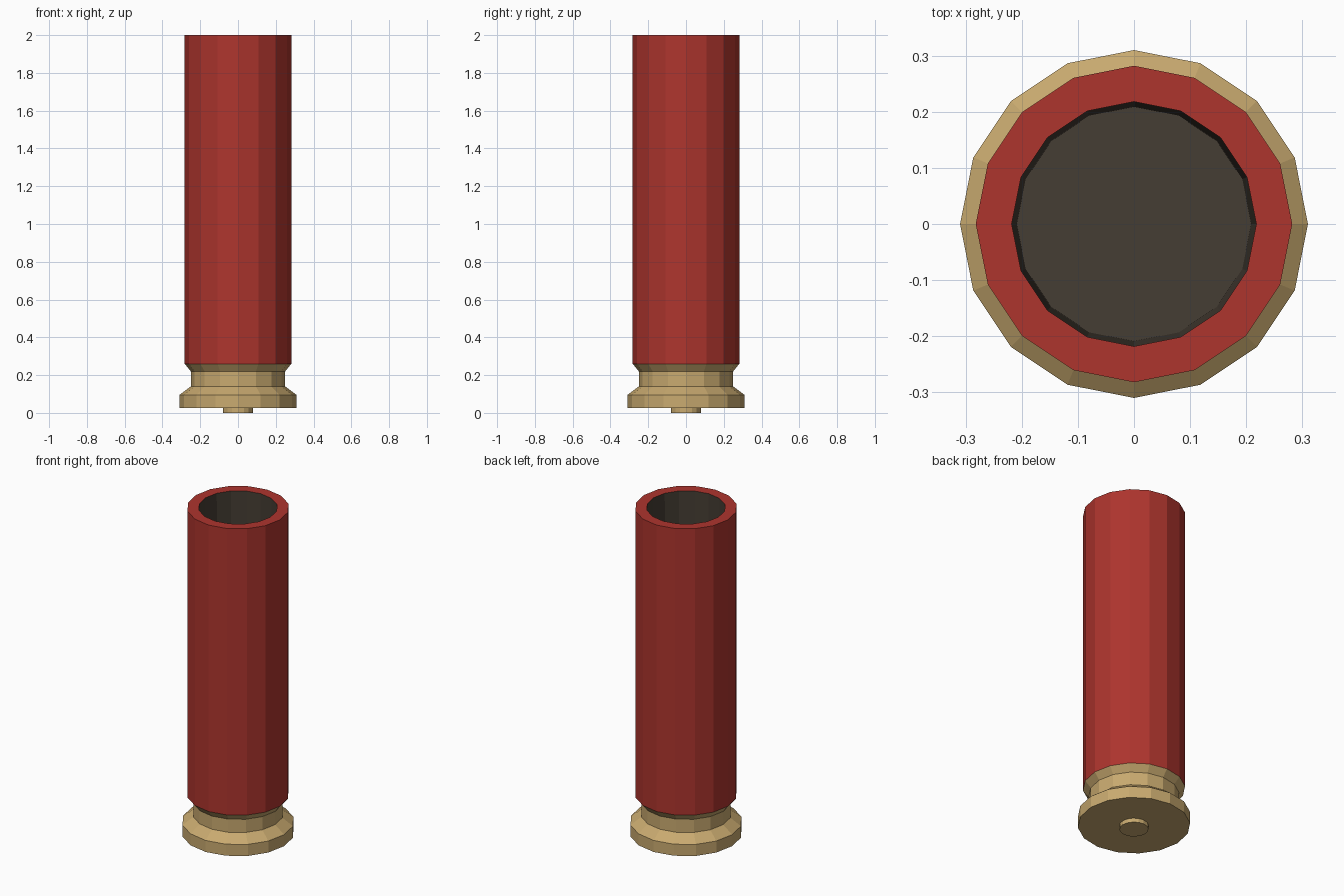
import bpy, bmesh, math

if "Cube" in bpy.data.objects:
    bpy.data.objects.remove(bpy.data.objects["Cube"])

SIDES = 16


def material(name, rgb):
    m = bpy.data.materials.new(name)
    m.diffuse_color = (*rgb, 1)
    m.use_nodes = True
    m.node_tree.nodes["Principled BSDF"].inputs["Base Color"].default_value = m.diffuse_color
    return m


def lathe(name, profile, mat, cap_start=False, cap_end=False):
    """Revolve (radius, z) points around z with flat sides."""
    bm = bmesh.new()
    rings = [[bm.verts.new((r * math.cos(2 * math.pi * i / SIDES),
                            r * math.sin(2 * math.pi * i / SIDES), z))
              for i in range(SIDES)] for r, z in profile]
    for a, b in zip(rings, rings[1:]):
        for i in range(SIDES):
            j = (i + 1) % SIDES
            bm.faces.new((a[i], a[j], b[j], b[i]))
    if cap_start:
        bm.faces.new(rings[0][::-1])
    if cap_end:
        bm.faces.new(rings[-1])
    mesh = bpy.data.meshes.new(name)
    bm.to_mesh(mesh)
    bm.free()
    mesh.materials.append(mat)
    ob = bpy.data.objects.new(name, mesh)
    bpy.context.collection.objects.link(ob)
    return ob


red = material("red_plastic", (0.42, 0.035, 0.027))
brass = material("brass", (0.58, 0.40, 0.16))
dark = material("dark_inside", (0.06, 0.047, 0.034))

# Brass base: rim, sloped shoulder, groove and flare up to the tube
lathe("brass_base", [(0.31, 0.025), (0.31, 0.095), (0.25, 0.14),
                     (0.25, 0.22), (0.282, 0.26)], brass, cap_start=True)

# Primer button underneath
lathe("primer", [(0.08, 0.0), (0.08, 0.025)], brass, cap_start=True)

# Red tube and its flat mouth
lathe("tube", [(0.282, 0.26), (0.282, 2.0), (0.218, 2.0)], red)

# Dark, slightly tapered bore with a floor
lathe("bore", [(0.218, 2.0), (0.209, 0.30)], dark, cap_end=True)
